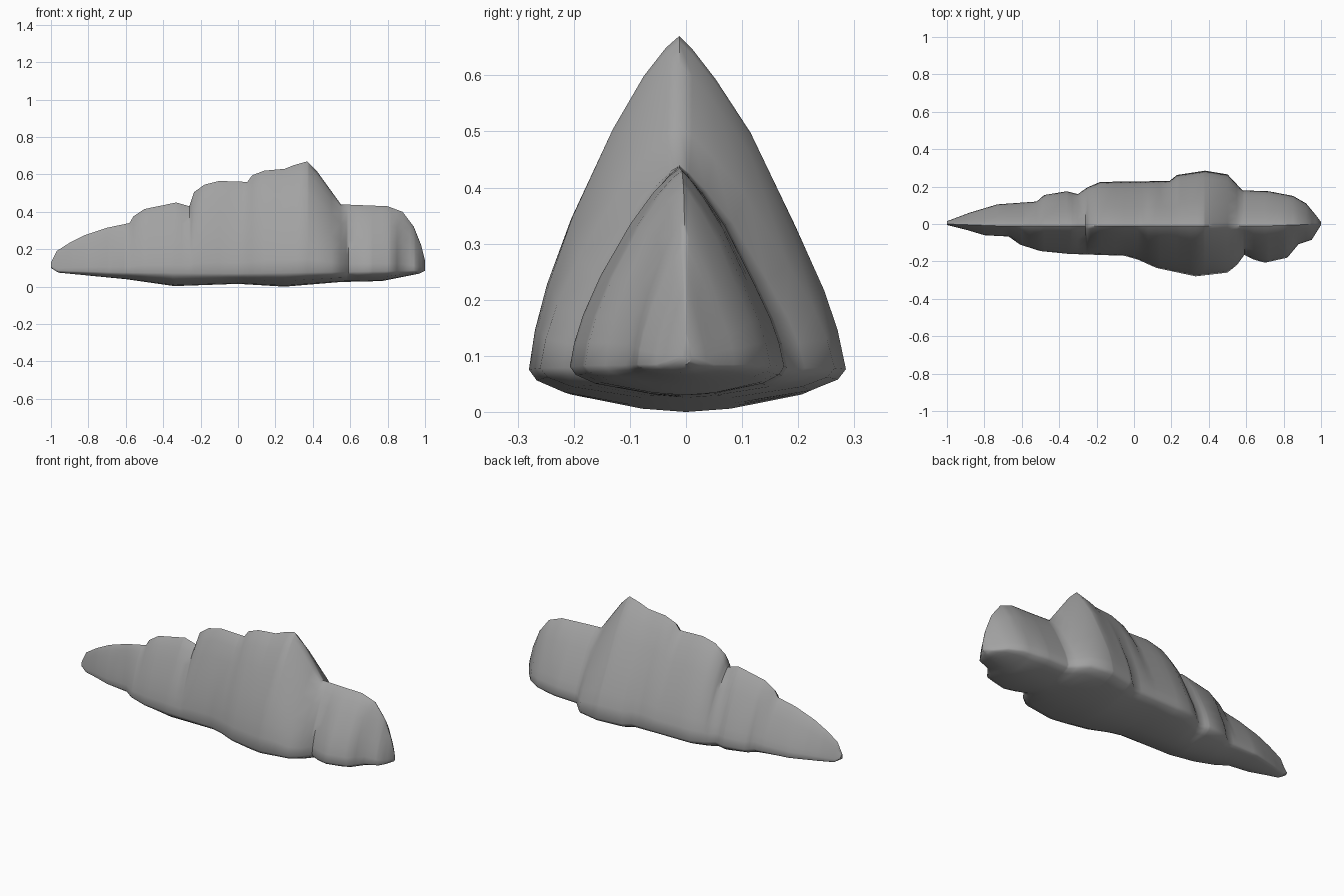
import bpy, bmesh

if "Cube" in bpy.data.objects:
    bpy.data.objects.remove(bpy.data.objects["Cube"])

# Outlines read along the length (x, value)
CREST = [(-1, .13), (-.97, .19), (-.9, .235), (-.82, .275), (-.7, .315), (-.58, .34),
         (-.56, .375), (-.5, .415), (-.33, .45), (-.26, .43), (-.235, .505), (-.18, .545),
         (-.1, .565), (.05, .56), (.075, .595), (.14, .62), (.25, .63), (.3, .65), (.37, .67),
         (.42, .62), (.55, .44), (.8, .43), (.88, .4), (.94, .32), (.98, .22), (1, .14)]
BACK = [(-1, .015), (-.88, .06), (-.73, .105), (-.52, .12), (-.48, .155), (-.36, .175),
        (-.3, .16), (-.25, .195), (-.18, .225), (.19, .23), (.23, .262), (.38, .285),
        (.5, .265), (.58, .18), (.72, .175), (.85, .15), (.92, .11), (.97, .05), (1, .01)]
FRONT = [(-1, .005), (-.9, .03), (-.8, .06), (-.67, .067), (-.61, .11), (-.5, .145),
         (-.35, .16), (-.05, .17), (.02, .19), (.12, .235), (.33, .28), (.5, .26),
         (.55, .22), (.59, .165), (.64, .19), (.7, .207), (.82, .18), (.88, .108),
         (.95, .085), (1, .005)]
RIM = [(-1, .11), (-.97, .085), (-.6, .075), (0, .07), (.3, .075), (.97, .085), (1, .1)]
KEEL = [(-1, .1), (-.96, .075), (-.6, .04), (-.34, .003), (0, .015), (.25, 0),
        (.55, .025), (.77, .03), (.97, .07), (1, .085)]
# Flank cross-section: (fraction of half width, fraction of rim-to-crest height)
FLANK_FRONT = [(1, 0), (.96, .12), (.88, .26), (.72, .46), (.45, .72), (.24, .88), (.09, .965)]
FLANK_BACK = [(1, 0), (.95, .12), (.87, .24), (.7, .43), (.43, .71), (.22, .87), (.08, .96)]


def sample(curve, x):
    for (x0, a), (x1, b) in zip(curve, curve[1:]):
        if x <= x1:
            return a + (b - a) * (x - x0) / (x1 - x0)
    return curve[-1][1]


def section(x):
    crest, rim, keel = (sample(c, x) for c in (CREST, RIM, KEEL))
    ridge = -.012 * min(1, (1 - abs(x)) * 3)

    def side(sign, width, flank):
        pts = [(x, sign * width * .3, keel + (rim - keel) * .08),
               (x, sign * width * .78, keel + (rim - keel) * .42),
               (x, sign * width * .95, keel + (rim - keel) * .72)]
        for u, v in flank:
            pts.append((x, sign * width * u + ridge * (1 - u), rim + (crest - rim) * v))
        return pts
    front = side(-1, sample(FRONT, x), FLANK_FRONT)
    back = side(1, sample(BACK, x), FLANK_BACK)
    return [(x, 0, keel)] + front + [(x, ridge, crest)] + back[::-1]


# Lofted lumpy ridge
stations = sorted({p[0] for c in (CREST, BACK, FRONT, RIM, KEEL) for p in c})
bm = bmesh.new()
rings = [[bm.verts.new(p) for p in section(x)] for x in stations]
n = len(rings[0])
for a, b in zip(rings, rings[1:]):
    for i in range(n):
        j = (i + 1) % n
        bm.faces.new((a[i], a[j], b[j], b[i]))
bm.faces.new(rings[0])
bm.faces.new(rings[-1])
bmesh.ops.recalc_face_normals(bm, faces=bm.faces)
mesh = bpy.data.meshes.new("rock_ridge")
bm.to_mesh(mesh)
bm.free()
rock = bpy.data.objects.new("rock_ridge", mesh)
bpy.context.collection.objects.link(rock)

# Dark grey stone
stone = bpy.data.materials.new("stone")
stone.diffuse_color = (.36, .36, .36, 1)
stone.use_nodes = True
stone.node_tree.nodes["Principled BSDF"].inputs["Base Color"].default_value = stone.diffuse_color
mesh.materials.append(stone)

bpy.context.view_layer.objects.active = rock
rock.select_set(True)
bpy.ops.object.shade_smooth_by_angle(angle=0.9)
